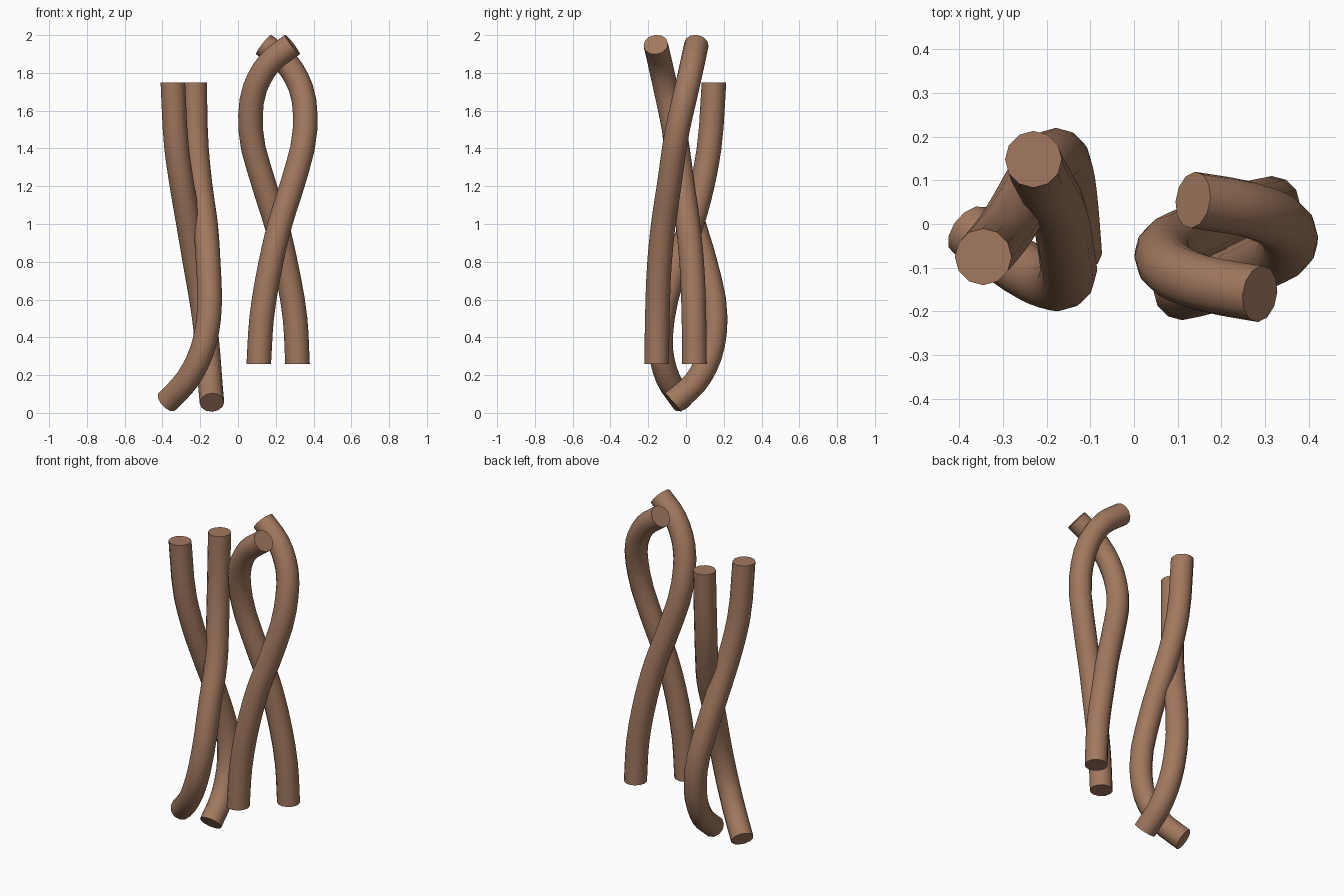
import bpy, bmesh, math
from mathutils import Vector

if "Cube" in bpy.data.objects:
    bpy.data.objects.remove(bpy.data.objects["Cube"])

RADIUS, SIDES, STEPS = 0.065, 12, 3

mat = bpy.data.materials.new("brown_vine")
mat.diffuse_color = (0.36, 0.19, 0.115, 1)
mat.use_nodes = True
mat.node_tree.nodes["Principled BSDF"].inputs["Base Color"].default_value = mat.diffuse_color


def spline(pts):
    """Smooth path through the points, with tangents."""
    p = [Vector(q) for q in pts]
    p = [2 * p[0] - p[1]] + p + [2 * p[-1] - p[-2]]
    out = []
    for i in range(1, len(p) - 2):
        # Non-uniform tangents follow uneven point spacing
        d0, d1, d2 = [(p[j + 1] - p[j]).length for j in (i - 1, i, i + 1)]
        a, b, c = p[i] - p[i - 1], p[i + 1] - p[i], p[i + 2] - p[i + 1]
        m1 = (a / d0 * d1 + b / d1 * d0) / (d0 + d1) * d1
        m2 = (b / d1 * d2 + c / d2 * d1) / (d1 + d2) * d1
        for k in range(STEPS + (i == len(p) - 3)):
            t = k / STEPS
            out.append((2*t**3 - 3*t**2 + 1) * p[i] + (t**3 - 2*t**2 + t) * m1
                       + (3*t**2 - 2*t**3) * p[i + 1] + (t**3 - t**2) * m2)
    return out


def strand(name, pts, end_dir):
    """Round tube: level cut at the first point, angled cut at the last."""
    path = spline(pts)
    up = Vector((0, 0, 1 if pts[-1][2] > pts[0][2] else -1))
    bm = bmesh.new()
    rings = []
    for i, c in enumerate(path):
        if i == 0:
            t = up
        elif i == len(path) - 1:
            t = Vector(end_dir).normalized()
        else:
            t = (path[i + 1] - path[i - 1]).normalized()
        q = up.rotation_difference(t)
        ring = []
        for k in range(SIDES):
            a = 2 * math.pi * k / SIDES
            ring.append(bm.verts.new(c + q @ Vector((RADIUS * math.cos(a), RADIUS * math.sin(a), 0))))
        rings.append(ring)
    for r, s in zip(rings, rings[1:]):
        for k in range(SIDES):
            n = (k + 1) % SIDES
            bm.faces.new((r[k], r[n], s[n], s[k])).smooth = True
    # Flat end caps with crisp rims
    for ring in (rings[0], rings[-1]):
        cap = bm.faces.new(ring)
        for e in cap.edges:
            e.smooth = False
    bmesh.ops.recalc_face_normals(bm, faces=bm.faces)
    me = bpy.data.meshes.new(name)
    bm.to_mesh(me)
    bm.free()
    me.materials.append(mat)
    ob = bpy.data.objects.new(name, me)
    bpy.context.collection.objects.link(ob)


# Right twisted pair, level at the bottom
strand("right_strand_front", [
    (.11, -.155, .26), (.125, -.152, .5), (.175, -.14, .8), (.222, -.12, 1.0),
    (.285, -.09, 1.2), (.355, -.045, 1.5), (.333, .005, 1.72), (.255, .035, 1.855),
    (.135, .055, 1.95)], (-.78, .12, .6))
strand("right_strand_back", [
    (.315, .045, .26), (.302, .042, .5), (.25, .03, .8), (.203, .01, 1.0),
    (.14, -.018, 1.2), (.067, -.062, 1.5), (.09, -.108, 1.72), (.168, -.138, 1.855),
    (.288, -.16, 1.95)], (.78, -.12, .6))

# Left twisted pair, level at the top
strand("left_strand_front", [
    (-.23, .148, 1.75), (-.22, .122, 1.4), (-.2, .085, 1.2), (-.172, .03, 1.0),
    (-.158, -.045, .8), (-.155, -.125, .5), (-.19, -.133, .33), (-.265, -.095, .18),
    (-.375, -.015, .06)], (-.62, .5, -.6))
strand("left_strand_back", [
    (-.345, -.075, 1.75), (-.325, -.052, 1.4), (-.296, -.015, 1.2), (-.262, .04, 1.0),
    (-.228, .1, .8), (-.178, .155, .5), (-.158, .125, .3), (-.147, .045, .155),
    (-.138, -.07, .055)], (.05, -.75, -.65))
